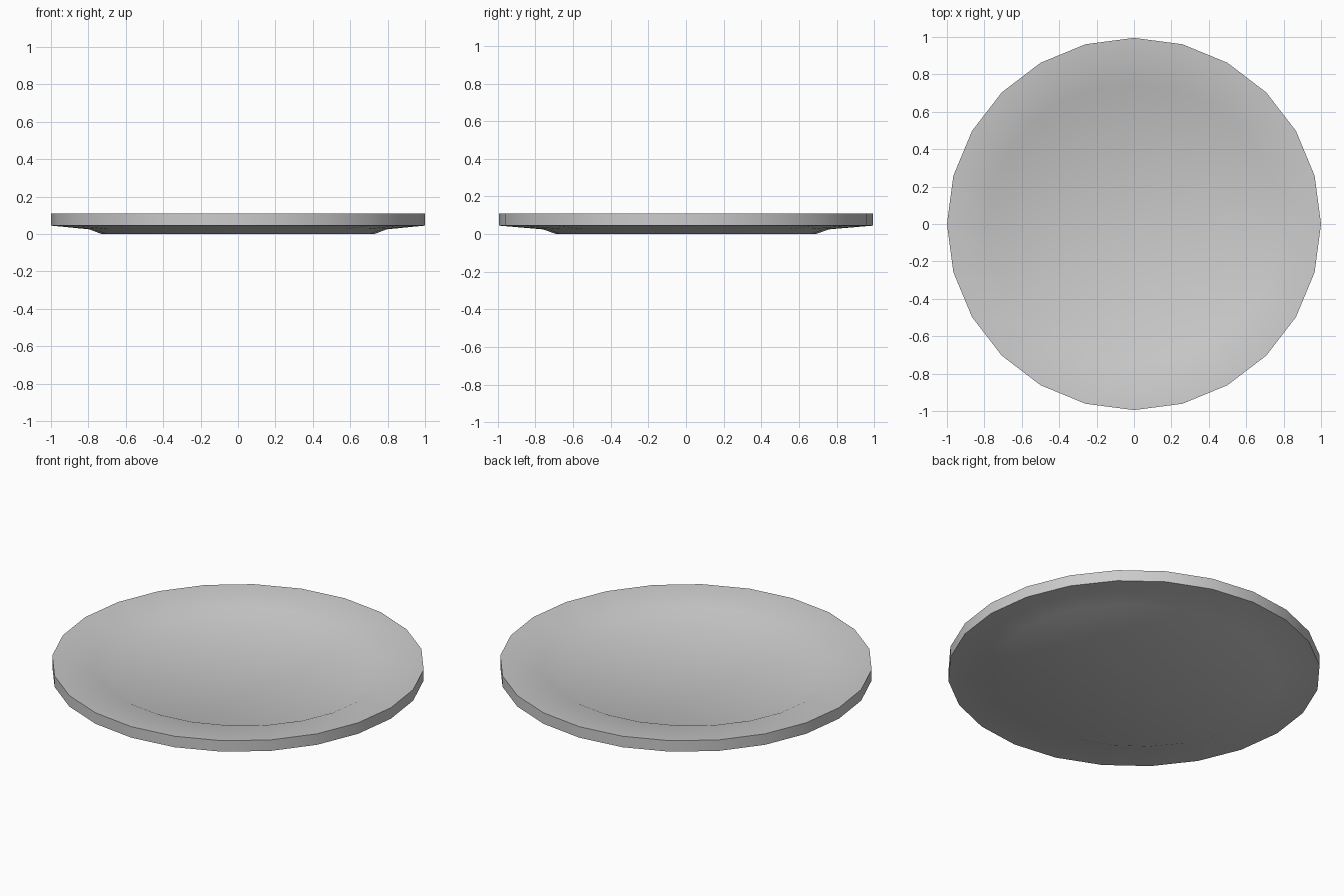
import bpy, bmesh, math

if "Cube" in bpy.data.objects:
    bpy.data.objects.remove(bpy.data.objects["Cube"])

SIDES = 24
# Rings from underside to inner floor: x radius, y radius, height
PROFILE = [
    (0.73, 0.69, 0.0),      # foot
    (0.795, 0.76, 0.025),   # underside shoulder
    (1.0, 0.995, 0.045),    # rim bottom
    (1.0, 0.995, 0.11),     # rim top
    (0.785, 0.75, 0.09),    # inner shoulder
    (0.715, 0.68, 0.059),   # inner floor
]

# Plate: slightly oval rings joined into one closed shell
bm = bmesh.new()
rings = []
for rx, ry, z in PROFILE:
    angles = [2 * math.pi * i / SIDES for i in range(SIDES)]
    rings.append([bm.verts.new((rx * math.cos(a), ry * math.sin(a), z)) for a in angles])
for low, high in zip(rings, rings[1:]):
    for i in range(SIDES):
        j = (i + 1) % SIDES
        bm.faces.new((low[i], low[j], high[j], high[i]))
bm.faces.new(rings[0][::-1])
bm.faces.new(rings[-1])
bmesh.ops.recalc_face_normals(bm, faces=bm.faces)

mesh = bpy.data.meshes.new("plate")
bm.to_mesh(mesh)
bm.free()
plate = bpy.data.objects.new("plate", mesh)
bpy.context.collection.objects.link(plate)

# Soft dish, crisp rim
bpy.context.view_layer.objects.active = plate
plate.select_set(True)
bpy.ops.object.shade_smooth_by_angle(angle=math.radians(30))
